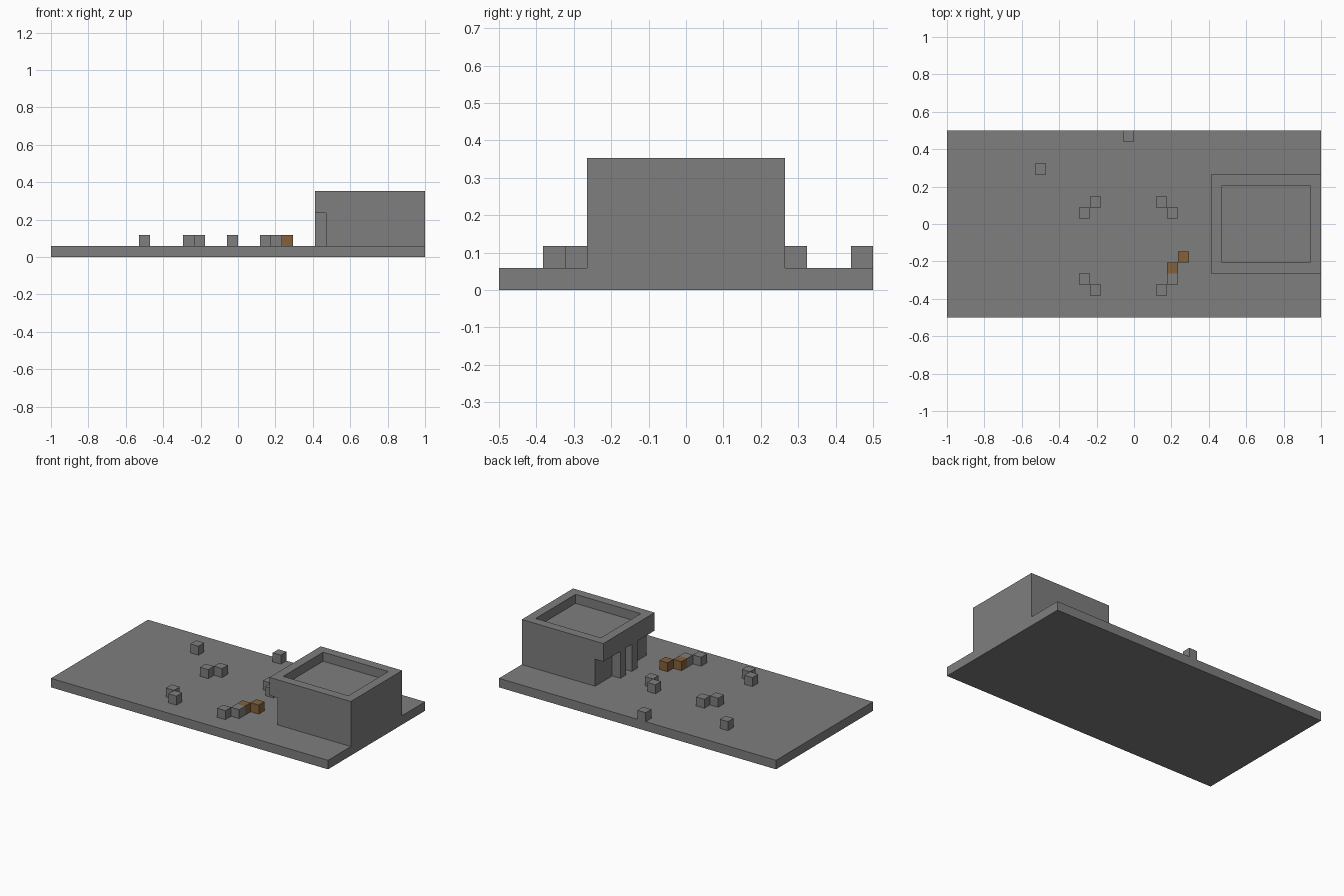
import bpy
import bmesh
from mathutils import Matrix, Vector

cube = bpy.data.objects.get("Cube")
if cube:
    bpy.data.objects.remove(cube, do_unlink=True)

U = 1 / 17  # size of one block


def material(name, color):
    mat = bpy.data.materials.new(name)
    mat.use_nodes = True
    mat.diffuse_color = color
    mat.node_tree.nodes["Principled BSDF"].inputs["Base Color"].default_value = color
    return mat


stone = material("grey stone", (0.21, 0.21, 0.21, 1))
wood = material("brown wood", (0.23, 0.12, 0.045, 1))


def finish(name, bm, mat):
    mesh = bpy.data.meshes.new(name)
    bm.to_mesh(mesh)
    bm.free()
    mesh.materials.append(mat)
    obj = bpy.data.objects.new(name, mesh)
    bpy.context.collection.objects.link(obj)
    return obj


def box_mesh(low, high):
    """Box between two corners, measured in blocks."""
    low, high = Vector(low) * U, Vector(high) * U
    bm = bmesh.new()
    bmesh.ops.create_cube(bm, size=1, matrix=Matrix.Translation((low + high) / 2)
                          @ Matrix.Diagonal((*(high - low), 1)))
    return bm


def box(name, low, high, mat=stone):
    return finish(name, box_mesh(low, high), mat)


# Ground slab
box("ground_slab", (-17, -8.5, 0), (17, 8.5, 1))

# Building body below the overhanging roof
box("building_walls", (8, -4.5, 1), (17, 4.5, 4))

# Roof block with a sunken top inside a parapet
bm = box_mesh((7, -4.5, 4), (17, 4.5, 6))
top = max(bm.faces, key=lambda f: f.calc_center_median().z)
bmesh.ops.inset_region(bm, faces=[top], thickness=U, use_even_offset=True)
floor = bmesh.ops.extrude_discrete_faces(bm, faces=[top])["faces"][0]
bmesh.ops.translate(bm, verts=floor.verts, vec=(0, 0, -U))
finish("roof", bm, stone)

# Entrance pillars under the overhang
for side, y in (("left", 0.5), ("right", -1.5)):
    box("entrance_pillar_" + side, (7, y, 1), (8, y + 1, 4))

# Scattered single blocks on the ground
blocks = [(-9, 4.5), (-1, 7.5), (-4, 1.5), (-5, 0.5), (2, 1.5), (3, 0.5),
          (3, -5.5), (2, -6.5), (-5, -5.5), (-4, -6.5)]
for i, (x, y) in enumerate(blocks):
    box(f"stone_block_{i + 1}", (x, y, 1), (x + 1, y + 1, 2))

for i, (x, y) in enumerate([(4, -3.5), (3, -4.5)]):
    box(f"wood_block_{i + 1}", (x, y, 1), (x + 1, y + 1, 2), wood)
